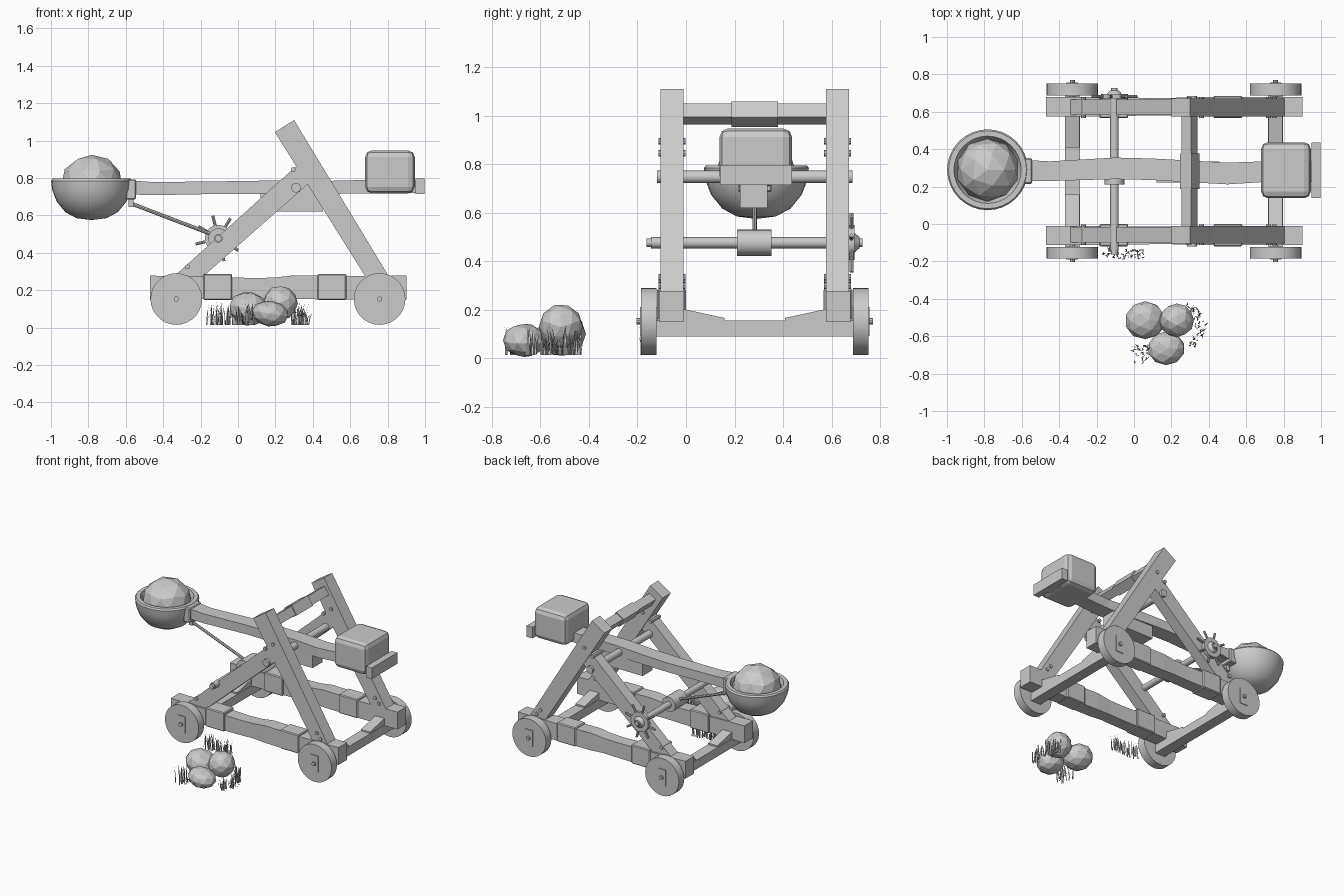
import bpy, bmesh, math, random
from mathutils import Vector, Matrix

if "Cube" in bpy.data.objects:
    bpy.data.objects.remove(bpy.data.objects["Cube"])

random.seed(4)
CY = 0.283  # centre line of the machine


def finish(name, bm, smooth=False):
    bmesh.ops.recalc_face_normals(bm, faces=bm.faces)
    me = bpy.data.meshes.new(name)
    bm.to_mesh(me)
    bm.free()
    ob = bpy.data.objects.new(name, me)
    bpy.context.collection.objects.link(ob)
    if smooth:
        bpy.ops.object.select_all(action='DESELECT')
        ob.select_set(True)
        bpy.context.view_layer.objects.active = ob
        bpy.ops.object.shade_smooth_by_angle(angle=math.radians(35))
    return ob


def box(name, x, y, z, bevel=0.0, seg=1):
    bm = bmesh.new()
    c = [(a[0] + a[1]) / 2 for a in (x, y, z)]
    s = [a[1] - a[0] for a in (x, y, z)]
    bmesh.ops.create_cube(bm, size=1, matrix=Matrix.Translation(c) @ Matrix.Diagonal((*s, 1)))
    if bevel:
        bmesh.ops.bevel(bm, geom=bm.edges[:], offset=bevel, segments=seg, affect='EDGES', profile=0.5)
    return finish(name, bm)


def prism(name, pts, axis, a, b):
    """Extrude a 2D outline along x ('x': pts are y,z) or y ('y': pts are x,z)."""
    bm = bmesh.new()
    put = (lambda p, t: (t, p[0], p[1])) if axis == 'x' else (lambda p, t: (p[0], t, p[1]))
    f = bm.faces.new([bm.verts.new(put(p, a)) for p in pts])
    r = bmesh.ops.extrude_face_region(bm, geom=[f])
    d = Vector(put((0, 0), b - a))
    bmesh.ops.translate(bm, vec=d, verts=[v for v in r['geom'] if isinstance(v, bmesh.types.BMVert)])
    return finish(name, bm)


def loft(name, stations):
    """Rectangular timber along x: (x, y0, y1, z0, z1) per station."""
    bm = bmesh.new()
    rings = [[bm.verts.new((x, y, z)) for y, z in ((y0, z0), (y1, z0), (y1, z1), (y0, z1))]
             for x, y0, y1, z0, z1 in stations]
    for r, s in zip(rings, rings[1:]):
        for i in range(4):
            bm.faces.new((r[i], r[(i + 1) % 4], s[(i + 1) % 4], s[i]))
    bm.faces.new(rings[0])
    bm.faces.new(rings[-1])
    return finish(name, bm)


def rod(name, p, q, r, r2=None, n=16):
    p, q = Vector(p), Vector(q)
    bm = bmesh.new()
    m = Matrix.Translation((p + q) / 2) @ (q - p).to_track_quat('Z', 'Y').to_matrix().to_4x4()
    bmesh.ops.create_cone(bm, cap_ends=True, segments=n, radius1=r, radius2=r if r2 is None else r2,
                          depth=(q - p).length, matrix=m)
    return finish(name, bm, True)


def yrod(name, x, z, y0, y1, r, n=16):
    return rod(name, (x, y0, z), (x, y1, z), r, n=n)


def lathe(name, prof, x, y, n=32):
    bm = bmesh.new()
    vs = [bm.verts.new((r, 0, z)) for r, z in prof]
    es = [bm.edges.new(e) for e in zip(vs, vs[1:])]
    bmesh.ops.spin(bm, geom=vs + es, cent=(0, 0, 0), axis=(0, 0, 1), angle=2 * math.pi, steps=n)
    bmesh.ops.remove_doubles(bm, verts=bm.verts, dist=1e-4)
    bmesh.ops.translate(bm, vec=(x, y, 0), verts=bm.verts)
    return finish(name, bm, True)


def rock(name, loc, size, rot=0.0, jit=0.03):
    bm = bmesh.new()
    bmesh.ops.create_icosphere(bm, subdivisions=2, radius=1)
    for v in bm.verts:
        v.co *= 1 + random.uniform(-jit, jit)
    bm.transform(Matrix.Translation(loc) @ Matrix.Rotation(rot, 4, 'Y') @ Matrix.Diagonal((*size, 1)))
    return finish(name, bm)


def grass(name, spots):
    bm = bmesh.new()
    for x, y in spots:
        h, w = random.uniform(0.05, 0.125), random.uniform(0.003, 0.005)
        a, lean = random.uniform(0, 6.28), random.uniform(0.0, 0.03)
        d, s = Vector((math.cos(a), math.sin(a), 0)), Vector((-math.sin(a), math.cos(a), 0)) * w
        b = Vector((x, y, 0.015))
        m = b + d * lean * 0.35 + Vector((0, 0, h * 0.6))
        v = [bm.verts.new(p) for p in (b - s, b + s, m + s * 0.7, m - s * 0.7,
                                       b + d * lean + Vector((0, 0, h)))]
        bm.faces.new(v[:4])
        bm.faces.new((v[3], v[2], v[4]))
    return finish(name, bm)


# Both sides of the frame: k = -1 near side, +1 far side
for k, side in ((-1, "near"), (1, "far")):
    def span(a, b):
        return tuple(sorted((CY + k * a, CY + k * b)))
    r0, r1 = span(0.293, 0.395)
    loft(f"{side}_rail", [(-0.47, r0, r1, 0.15, 0.278), (-0.19, r0, r1, 0.153, 0.272),
                          (0.1, r0 + .004, r1 - .004, 0.155, 0.265), (0.2, r0 + .004, r1 - .004, 0.158, 0.268),
                          (0.3, r0, r1, 0.153, 0.28), (0.55, r0, r1, 0.15, 0.275), (0.9, r0, r1, 0.15, 0.278)])
    for i, x in enumerate((-0.108, 0.502)):
        box(f"{side}_rail_band_{i}", (x - 0.077, x + 0.077), span(0.283, 0.402), (0.148, 0.287), 0.006)
    # slanted post and brace
    prism(f"{side}_post", [(0.197, 1.045), (0.30, 1.11), (0.83, 0.235), (0.705, 0.235)], 'y', *span(0.293, 0.388))
    prism(f"{side}_brace", [(-0.385, 0.235), (-0.23, 0.235), (0.40, 0.79), (0.33, 0.88)], 'y', *span(0.300, 0.382))
    # bolts on inner and outer faces
    for i, (x, z) in enumerate(((0.36, 0.895), (0.295, 0.845), (0.72, 0.335), (0.75, 0.30), (-0.27, 0.325))):
        yrod(f"{side}_bolt_{i}", x, z, *span(0.285, 0.396), 0.013, 8)
    # wheels
    for end, x in (("left", -0.33), ("right", 0.757)):
        yrod(f"{side}_{end}_wheel", x, 0.153, *span(0.405, 0.468), 0.138, 28)
        box(f"{side}_{end}_wheel_plate", (x - 0.031, x + 0.031), span(0.40, 0.473), (0.093, 0.213))
        yrod(f"{side}_{end}_wheel_pin", x, 0.153, *span(0.38, 0.487), 0.014, 10)
        # wedge brace on the cross beam
        prism(f"{side}_{end}_wedge", [(CY + k * 0.30, 0.15), (CY + k * 0.30, 0.205),
                                      (CY + k * 0.125, 0.167), (CY + k * 0.125, 0.15)], 'x', x - 0.038, x + 0.038)

# Cross beams under the rails
for end, x in (("left", -0.33), ("right", 0.757)):
    box(f"{end}_cross_beam", (x - 0.04, x + 0.04), (CY - 0.41, CY + 0.41), (0.09, 0.156))


# Top beam and its band, tilted with the posts
def tilted(c, u, v):
    d = Vector((0.49, -0.795)).normalized()
    n = Vector((-d.y, d.x))
    return [tuple(Vector(c) + d * u * a + n * v * b) for a, b in ((-1, -1), (1, -1), (1, 1), (-1, 1))]


prism("top_beam", tilted((0.297, 1.007), 0.033, 0.03), 'y', CY - 0.30, CY + 0.30)
prism("top_beam_band", tilted((0.297, 1.007), 0.039, 0.037), 'y', CY - 0.095, CY + 0.095)

# Pivot axle
yrod("pivot_axle", 0.31, 0.748, CY - 0.402, CY + 0.402, 0.026)

# Winch: shaft, drum, spoked hub
WX, WZ = -0.105, 0.477
yrod("winch_shaft", WX, WZ, -0.145, 0.71, 0.023)
yrod("winch_near_cap", WX, WZ, -0.162, -0.14, 0.017, 12)
yrod("winch_drum", WX, WZ, 0.21, 0.353, 0.054, 20)
yrod("winch_hub", WX, WZ, 0.668, 0.694, 0.072, 20)
rod("winch_hub_cone", (WX, 0.69, WZ), (WX, 0.715, WZ), 0.045, 0.022)
yrod("winch_far_cap", WX, WZ, 0.70, 0.727, 0.017, 12)
for i in range(8):
    a = math.radians(14 + 45 * i)
    d = Vector((math.cos(a), 0, math.sin(a)))
    c = Vector((WX, 0.682, WZ))
    rod(f"winch_spoke_{i}", c + d * 0.05, c + d * 0.125, 0.008, n=8)

# Throwing arm
loft("throwing_arm", [(-0.58, 0.228, 0.342, 0.712, 0.787), (-0.45, 0.23, 0.335, 0.708, 0.778),
                      (-0.1, 0.24, 0.355, 0.715, 0.782), (0.1, 0.235, 0.35, 0.715, 0.785),
                      (0.32, 0.222, 0.338, 0.712, 0.79), (0.5, 0.212, 0.328, 0.715, 0.785),
                      (0.7, 0.225, 0.335, 0.718, 0.79), (0.96, 0.225, 0.335, 0.72, 0.785)])
box("arm_pivot_block", (0.12, 0.455), (0.222, 0.335), (0.62, 0.72))
box("arm_end_bar", (0.95, 0.997), (0.14, 0.437), (0.715, 0.797))
box("counterweight", (0.68, 0.945), (0.138, 0.437), (0.718, 0.947), 0.035, 2)

# Bowl, bracket and loaded boulder
lathe("bowl", [(0, 0.575), (0.08, 0.585), (0.14, 0.617), (0.187, 0.675), (0.21, 0.735), (0.216, 0.785),
               (0.208, 0.796), (0.18, 0.796), (0.172, 0.77), (0.12, 0.68), (0, 0.64)], -0.783, 0.29)
box("bowl_bracket", (-0.60, -0.545), (0.215, 0.352), (0.685, 0.793), 0.006)
rock("loaded_boulder", (-0.783, 0.29, 0.762), (0.168, 0.168, 0.163), jit=0.015)

# Pull rope with hook
box("rope_hook", (-0.585, -0.558), (0.265, 0.30), (0.645, 0.69))
rod("pull_rope", (-0.575, 0.283, 0.665), (-0.13, 0.283, 0.495), 0.01, n=8)

# Rock pile
rock("rock_left", (0.06, -0.515, 0.10), (0.11, 0.103, 0.09), 0.2)
rock("rock_right", (0.228, -0.515, 0.132), (0.093, 0.09, 0.093), 0.5)
rock("rock_front", (0.172, -0.665, 0.075), (0.098, 0.09, 0.068), 0.15)

# Grass tufts: arc right of the pile, left corner, and beside the machine
arc = [(0.19 + random.uniform(0.13, 0.19) * math.cos(a), -0.55 + random.uniform(0.13, 0.17) * math.sin(a))
       for a in (random.uniform(-0.75, 0.9) for _ in range(70))]
corner = [(random.uniform(-0.01, 0.08), random.uniform(-0.75, -0.64)) for _ in range(35)]
grass("pile_grass", arc + corner)
grass("wheel_grass", [(random.uniform(-0.17, 0.05), random.uniform(-0.185, -0.135)) for _ in range(60)])
